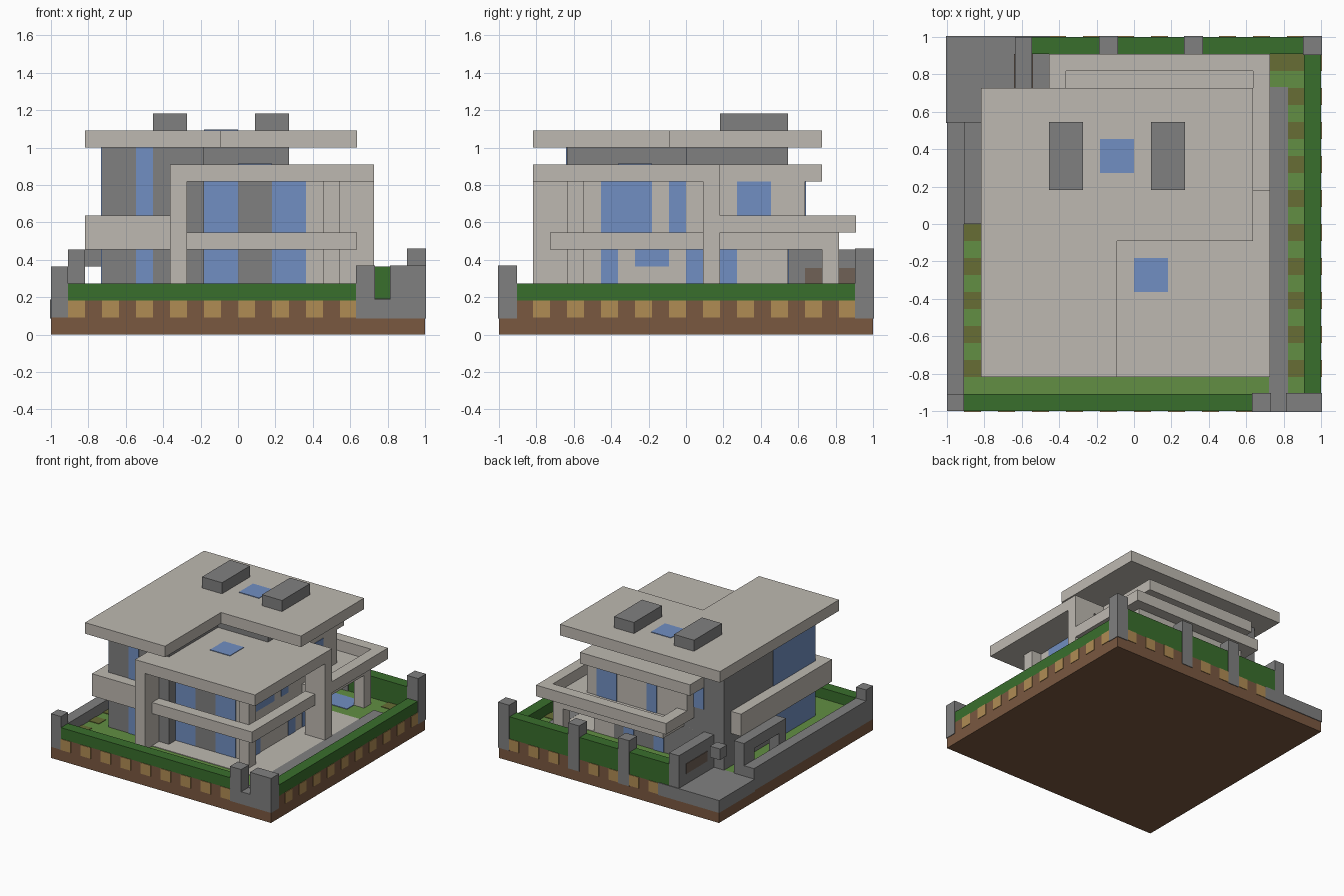
import bpy
import bmesh

U = 1 / 11   # one building module
T = 0.05     # plate thickness in modules

cube = bpy.data.objects.get("Cube")
if cube:
    bpy.data.objects.remove(cube, do_unlink=True)


def material(name, *srgb):
    linear = [((c / 255 + 0.055) / 1.055) ** 2.4 for c in srgb]
    mat = bpy.data.materials.new(name)
    mat.use_nodes = True
    mat.diffuse_color = (*linear, 1)
    node = next(n for n in mat.node_tree.nodes if n.type == "BSDF_PRINCIPLED")
    node.inputs["Base Color"].default_value = (*linear, 1)
    return mat


plaster = material("warm_plaster", 190, 185, 177)
stone = material("grey_stone", 128, 128, 128)
glass = material("blue_glass", 113, 143, 194)
hedge = material("hedge_green", 57, 110, 44)
grass = material("lawn_green", 98, 143, 67)
olive = material("olive_grass", 103, 109, 53)
soil = material("brown_soil", 122, 88, 64)
sand = material("tan_soil", 176, 140, 84)
wood = material("dull_wood", 112, 97, 86)


def prism(name, mat, outline, z):
    """Extrude a plan outline, given in modules, between two heights."""
    bm = bmesh.new()
    face = bm.faces.new([bm.verts.new((x * U, y * U, z[0] * U)) for x, y in outline])
    up = bmesh.ops.extrude_face_region(bm, geom=[face])["geom"]
    bmesh.ops.translate(bm, vec=(0, 0, (z[1] - z[0]) * U),
                        verts=[v for v in up if isinstance(v, bmesh.types.BMVert)])
    bmesh.ops.recalc_face_normals(bm, faces=bm.faces)
    mesh = bpy.data.meshes.new(name)
    bm.to_mesh(mesh)
    bm.free()
    mesh.materials.append(mat)
    obj = bpy.data.objects.new(name, mesh)
    bpy.context.collection.objects.link(obj)
    return obj


def box(name, mat, x, y, z, grow=0):
    x, y, z = [(r[0] - grow, r[1] + grow) for r in (x, y, z)]
    corners = [(x[0], y[0]), (x[1], y[0]), (x[1], y[1]), (x[0], y[1])]
    return prism(name, mat, corners, z)


def plate(name, mat, side, at, span, z):
    """Thin panel on a wall; side names the direction the wall faces."""
    depth = (at - T, at + T)
    if side in ("front", "back"):
        box(name, mat, span, depth, z)
    else:
        box(name, mat, depth, span, z)


# Ground
box("ground_base", soil, (-11, 11), (-11, 11), (0, 1))
box("ground_upper", soil, (-10, 11), (-11, 11), (1, 2))
box("lawn", grass, (-10, 10), (-10, 10), (2, 2 + T))
box("patio", plaster, (-4, 8), (-8, 6), (2, 2 + 2 * T))
box("pool", glass, (1, 6), (7, 9), (2, 2 + 2 * T))

# Soil patches round the rim and striped lawn beside the house
for i in range(-10, 7, 2):
    plate("front_soil_patch", sand, "front", -11, (i, i + 1), (1, 2))
for i in range(-9, 10, 2):
    cell = (i, i + 1)
    plate("right_soil_patch", sand, "right", 11, cell, (1, 2))
    if i > -6:
        plate("back_soil_patch", sand, "back", 11, cell, (1, 2))
    box("right_lawn_stripe", olive, (8 if i == 9 else 9, 10), cell, (2, 2 + 2 * T))
    if i < 0:
        box("left_lawn_stripe", olive, (-10, -9), cell, (2, 2 + 2 * T))

# Hedges
box("front_hedge", hedge, (-10, 7), (-11, -10), (2, 3))
box("right_hedge", hedge, (10, 11), (-10, 10), (2, 3))
box("back_hedge", hedge, (-6, 10), (10, 11), (2, 4))

# Path, driveway and boundary walls
G = 0.06
box("path", stone, (8, 9), (-10, 8), (1, 2 + T), G)
box("gate_sill", stone, (7, 11), (-11, -10), (1, 2), G)
box("gate_post", stone, (7, 8), (-11, -10), (1, 4), G)
box("corner_wall", stone, (9, 11), (-11, -10), (1, 4), G)
box("left_corner_post", stone, (-11, -10), (-11, -10), (1, 4))
box("left_wall", stone, (-11, -10), (-10, 6), (1, 3))
box("driveway", stone, (-11, -5), (6, 11), (1, 2), G)
box("side_step", stone, (-6, -5), (6, 10), (2, 2 + T), G)
for x in (-2, 3, 10):
    box("back_post", stone, (x, x + 1), (10, 11), (1, 5), G)

# Carport wall, arch and lamp
box("carport_wall", stone, (-7, -6), (6, 11), (2, 5))
for side, x in (("left", -7), ("right", -6)):
    plate("carport_panel", wood, side, x, (7, 10), (3, 3.9))
box("arch_back_leg", stone, (-10, -9), (4.5, 6), (2, 4))
box("arch_front_leg", stone, (-10, -9), (0, 1), (2, 4))
box("arch_beam", stone, (-10, -9), (0, 6), (4, 5))
box("carport_lamp", stone, (-9, -8), (7, 8), (4, 5))

# Stone core
box("core_left", stone, (-8, -2), (-7, 6), (2, 11))
box("core_right", stone, (-2, 3), (0, 6), (2, 11))
plate("core_front_window", glass, "front", -7, (-6, -5), (2, 11))
plate("core_left_window", glass, "left", -8, (-7, -1), (2, 11))
plate("core_back_window", glass, "back", 6, (-6, -5), (7, 9))
box("left_balcony", plaster, (-9, -4), (-8, 5), (5, 7))

# Front room
box("front_room", plaster, (-3, 5), (-7 + 1, 2), (2, 9))
for x, mat in ((-2, glass), (0, stone), (2, glass)):
    plate("front_room_panel", mat, "front", -6, (x, x + 2), (2, 9))
for span, z in (((-5, -2), (6, 9)), ((-1, 0), (6, 9)), ((-5, -4), (2, 5)),
                ((-3, -1), (4, 5)), ((0, 1), (2, 5))):
    plate("front_room_side_window", glass, "right", 5, span, z)

# Front frame with low roof and awning band
box("frame_wall", plaster, (-4, -3), (-9, -7), (2, 9))
box("frame_column", plaster, (6, 8), (1, 2), (2, 9))
box("porch_pillar", plaster, (5, 6), (-7, -6), (2, 9))
box("low_roof", plaster, (-4, 8), (-9, 2), (9, 10))
prism("awning_band", plaster,
      [(-3, -8), (7, -8), (7, 1), (6, 1), (6, -7), (-3, -7)], (5, 6))

# Back rooms
box("back_ground_room", plaster, (-5, 5), (2, 6), (2, 5))
box("back_upper_room", plaster, (-5, 5), (2, 7), (6, 9))
box("back_slab", plaster, (-6, 5), (2, 8), (9, 10))
plate("ground_side_window", glass, "right", 5, (2, 3), (2, 5))
plate("upper_side_window", glass, "right", 5, (3, 5), (7, 9))
for x, w in ((2, 2), (-2, 1)):
    plate("upper_back_window", glass, "back", 7, (x, x + w), (6, 9))
for x in (-2, 1):
    plate("ground_back_window", glass, "back", 6, (x, x + 1), (2, 5))

# Back balcony
box("balcony_floor", plaster, (-4, 7), (2, 9), (5, 6))
prism("balcony_parapet", plaster,
      [(8, 2), (8, 10), (-5, 10), (-5, 6), (-4, 6), (-4, 9), (7, 9), (7, 2)], (6, 7))
box("balcony_column", plaster, (6, 7), (8, 9), (2, 5))

# Main roof, skylights and chimneys
prism("main_roof", plaster,
      [(-9, -9), (-1, -9), (-1, -1), (7, -1), (7, 8), (-9, 8)], (11, 12))
box("main_skylight", glass, (-2, 0), (3, 5), (12, 12 + T))
box("low_skylight", glass, (0, 2), (-4, -2), (10, 10 + T))
for x in (-5, 1):
    box("chimney", stone, (x, x + 2), (2, 6), (12, 13))
